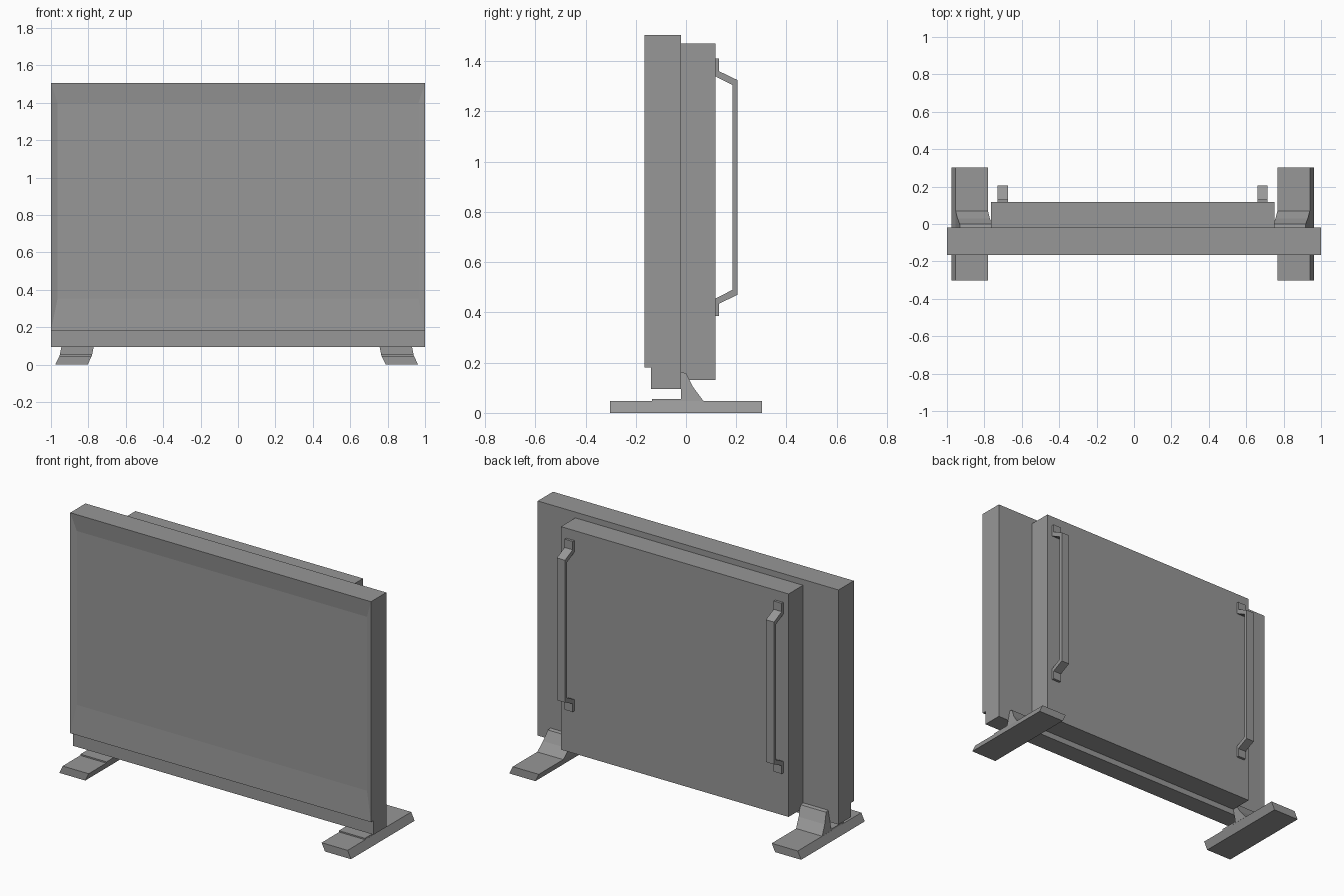
import bpy
import bmesh

cube = bpy.data.objects.get("Cube")
if cube:
    bpy.data.objects.remove(cube, do_unlink=True)

grey = bpy.data.materials.new("plain grey")
grey.use_nodes = True
COLOUR = (0.31, 0.31, 0.31, 1)
grey.diffuse_color = COLOUR
grey.node_tree.nodes["Principled BSDF"].inputs["Base Color"].default_value = COLOUR

MID = -0.007  # symmetry plane of the feet, handles and rear housing


def finish(name, bm):
    bmesh.ops.recalc_face_normals(bm, faces=bm.faces)
    mesh = bpy.data.meshes.new(name)
    bm.to_mesh(mesh)
    bm.free()
    mesh.materials.append(grey)
    obj = bpy.data.objects.new(name, mesh)
    bpy.context.collection.objects.link(obj)
    return obj


def prism(name, profile, x0, x1, lean=0.0, z_base=0.0, side=1):
    """Extrude a (y, z) profile along x; lean shifts x inward with height."""
    bm = bmesh.new()
    ends = []
    for x in (x0, x1):
        ends.append([bm.verts.new((MID + side * (x - lean * (z - z_base)), y, z))
                     for y, z in profile])
        bm.faces.new(ends[-1])
    a, b = ends
    for i in range(len(a)):
        j = (i + 1) % len(a)
        bm.faces.new((a[i], a[j], b[j], b[i]))
    return finish(name, bm)


def box(name, x, y, z):
    bm = bmesh.new()
    bmesh.ops.create_cube(bm, size=1)
    for v in bm.verts:
        v.co = [r[0] if c < 0 else r[1] for c, r in zip(v.co, (x, y, z))]
    return finish(name, bm)


# Display panel with a shallow bevelled frame sloping in to the screen
panel = box("display_panel", (-1, 1), (-0.165, -0.02), (0.18, 1.505))
bm = bmesh.new()
bm.from_mesh(panel.data)
front = min(bm.faces, key=lambda f: f.calc_center_median().y)
bmesh.ops.inset_individual(bm, faces=[front], thickness=0.05)
for v in front.verts:
    v.co.y += 0.012
    v.co.z = 0.355 if v.co.z < 0.8 else 1.4
bm.to_mesh(panel.data)
bm.free()

# Lower bar and rear housing
box("lower_bar", (-1, 1), (-0.14, -0.02), (0.095, 0.18))
box("rear_housing", (MID - 0.757, MID + 0.757), (-0.02, 0.117), (0.13, 1.47))

# Handle side profile: lower half, then reflected about its middle height
half = [(0.185, 0.49), (0.117, 0.455), (0.117, 0.385),
        (0.132, 0.385), (0.132, 0.435), (0.205, 0.47)]
handle = half + [(y, 1.795 - z) for y, z in reversed(half)]

# Foot profiles: flat base, then a step and a rising support
base = [(-0.302, 0), (0.302, 0), (0.302, 0.047), (-0.302, 0.047)]
support = [(-0.135, 0.047), (-0.135, 0.055), (-0.02, 0.055), (-0.02, 0.163),
           (0, 0.158), (0.03, 0.1), (0.07, 0.047)]

for label, side in (("left", 1), ("right", -1)):
    prism(label + "_handle", handle, 0.668, 0.722, side=side)
    prism(label + "_foot_base", base, 0.797, 0.97, 0.48, side=side)
    prism(label + "_foot_support", support, 0.774, 0.947, 0.2, 0.047, side)
